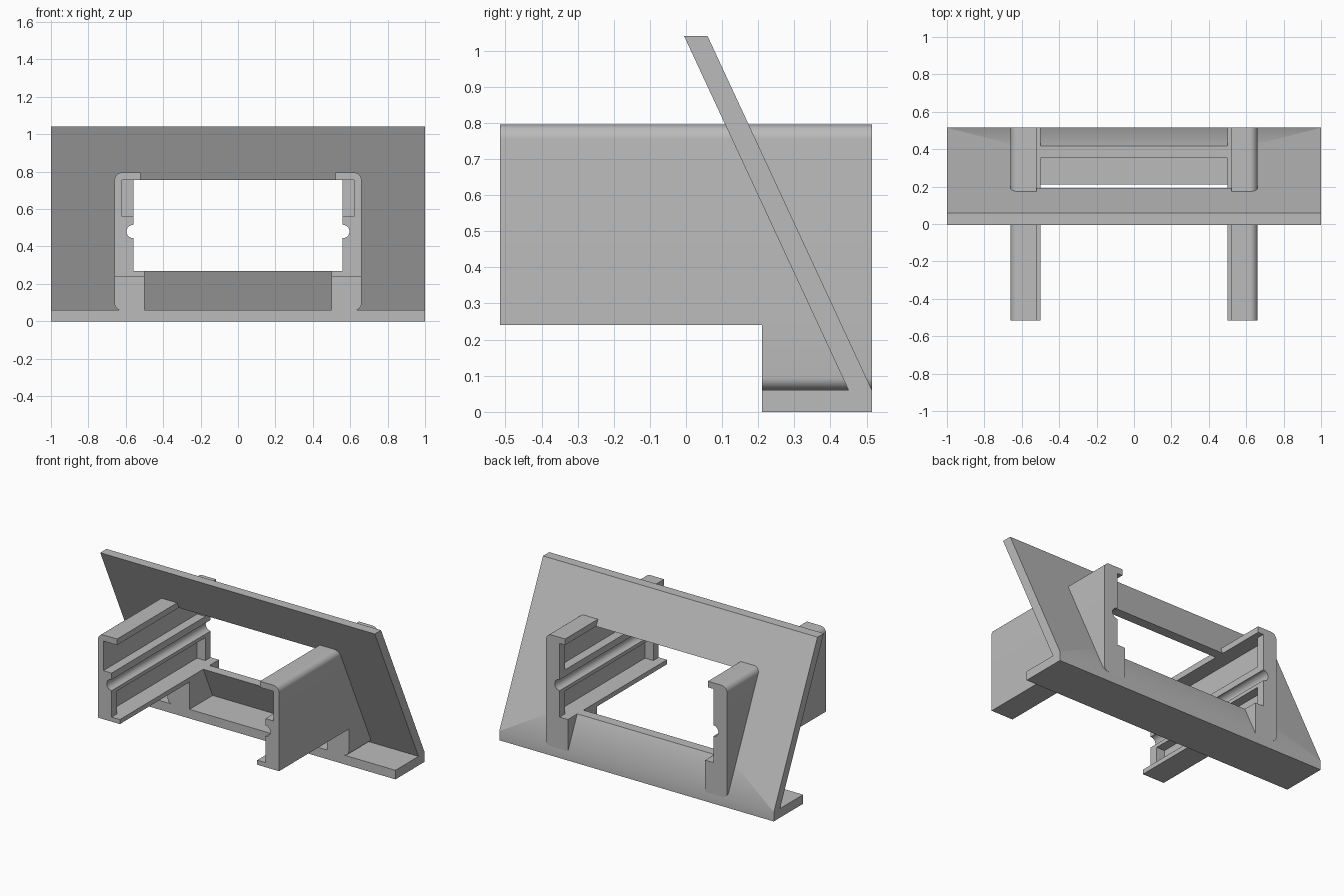
import bpy, bmesh
from math import sin, cos, radians

if "Cube" in bpy.data.objects:
    bpy.data.objects.remove(bpy.data.objects["Cube"])

grey = bpy.data.materials.new("light grey plastic")
grey.use_nodes = True
COLOUR = (0.5, 0.5, 0.5, 1)
grey.diffuse_color = COLOUR
grey.node_tree.nodes["Principled BSDF"].inputs["Base Color"].default_value = COLOUR


def arc(cx, cz, r, start, end, steps=10):
    angles = [radians(start + (end - start) * i / steps) for i in range(steps + 1)]
    return [(cx + r * cos(a), cz + r * sin(a)) for a in angles]


def prism(name, profile, axis, lo, hi, mirror=False):
    """Extrude a profile along x (points are y, z) or along y (points are x, z)."""
    bm = bmesh.new()
    place = (lambda p, d: (d, p[0], p[1])) if axis == "x" else (lambda p, d: (p[0], d, p[1]))
    ends = [[bm.verts.new(place(p, d)) for p in profile] for d in (lo, hi)]
    for ring in ends:
        bm.faces.new(ring)
    n = len(profile)
    for i in range(n):
        j = (i + 1) % n
        bm.faces.new((ends[0][i], ends[0][j], ends[1][j], ends[1][i]))
    bmesh.ops.recalc_face_normals(bm, faces=bm.faces)
    mesh = bpy.data.meshes.new(name)
    bm.to_mesh(mesh)
    bm.free()
    mesh.materials.append(grey)
    obj = bpy.data.objects.new(name, mesh)
    bpy.context.collection.objects.link(obj)
    if mirror:
        obj.modifiers.new("Mirror", "MIRROR").use_mirror_merge = False
    bpy.ops.object.select_all(action="DESELECT")
    obj.select_set(True)
    bpy.context.view_layer.objects.active = obj
    bpy.ops.object.shade_smooth_by_angle(angle=radians(30))
    return obj


def rect(x0, x1, z0, z1):
    return [(x0, z0), (x1, z0), (x1, z1), (x0, z1)]


# Main depth, wall and opening sizes
BACK, FOOT_Y = 0.515, 0.21
OUTER, WALL, INNER, LIP = 0.66, 0.62, 0.56, 0.50
BOTTOM, SILL, RAIL_LOW, RAIL_TOP, HEAD, TOP = 0.24, 0.27, 0.42, 0.56, 0.755, 0.795
POST = 0.055

# Sloped face plate with its base strip
plate = prism("sloped_plate_and_base",
              [(FOOT_Y, 0), (BACK, 0), (BACK, 0.06), (0.06, 1.04),
               (-0.005, 1.04), (0.45, 0.06), (FOOT_Y, 0.06)], "x", -1, 1)

# Window through the plate
cutter = prism("window_cutter", rect(-WALL, WALL, SILL, HEAD), "y", -0.8, 0.8)
cutter.hide_render = True
cutter.hide_viewport = True
cut = plate.modifiers.new("Window", "BOOLEAN")
cut.operation = "DIFFERENCE"
cut.solver = "EXACT"
cut.object = cutter

# Side arms: channel section with a grooved middle rail
groove = arc(INNER, 0.48, 0.036, -90, 90, 14)
section = [(LIP, BOTTOM), (OUTER, BOTTOM)]
section += arc(OUTER - 0.04, TOP - 0.04, 0.04, 0, 90)
section += [(0.52, TOP), (0.52, HEAD), (WALL, HEAD), (WALL, RAIL_TOP), (INNER, RAIL_TOP)]
section += groove[::-1]
section += [(INNER, RAIL_LOW), (WALL, RAIL_LOW), (WALL, SILL), (LIP, SILL)]
prism("side_arms", section, "y", -BACK, BACK, True)

# Posts closing the channel ends
low = rect(INNER, WALL, SILL, RAIL_LOW)
prism("front_posts", low, "y", -BACK, POST - BACK, True)
prism("back_lower_posts", low, "y", BACK - POST, BACK, True)
prism("back_upper_posts", rect(INNER, WALL, RAIL_TOP, HEAD), "y", BACK - POST, BACK, True)

# Feet joining the arms to the base, rounded along the lower outer edge
foot = [(LIP, BOTTOM), (LIP, 0.06)]
foot += arc(OUTER - 0.035, 0.095, 0.035, -90, 0) + [(OUTER, BOTTOM)]
prism("arm_feet", foot, "y", FOOT_Y, BACK, True)
